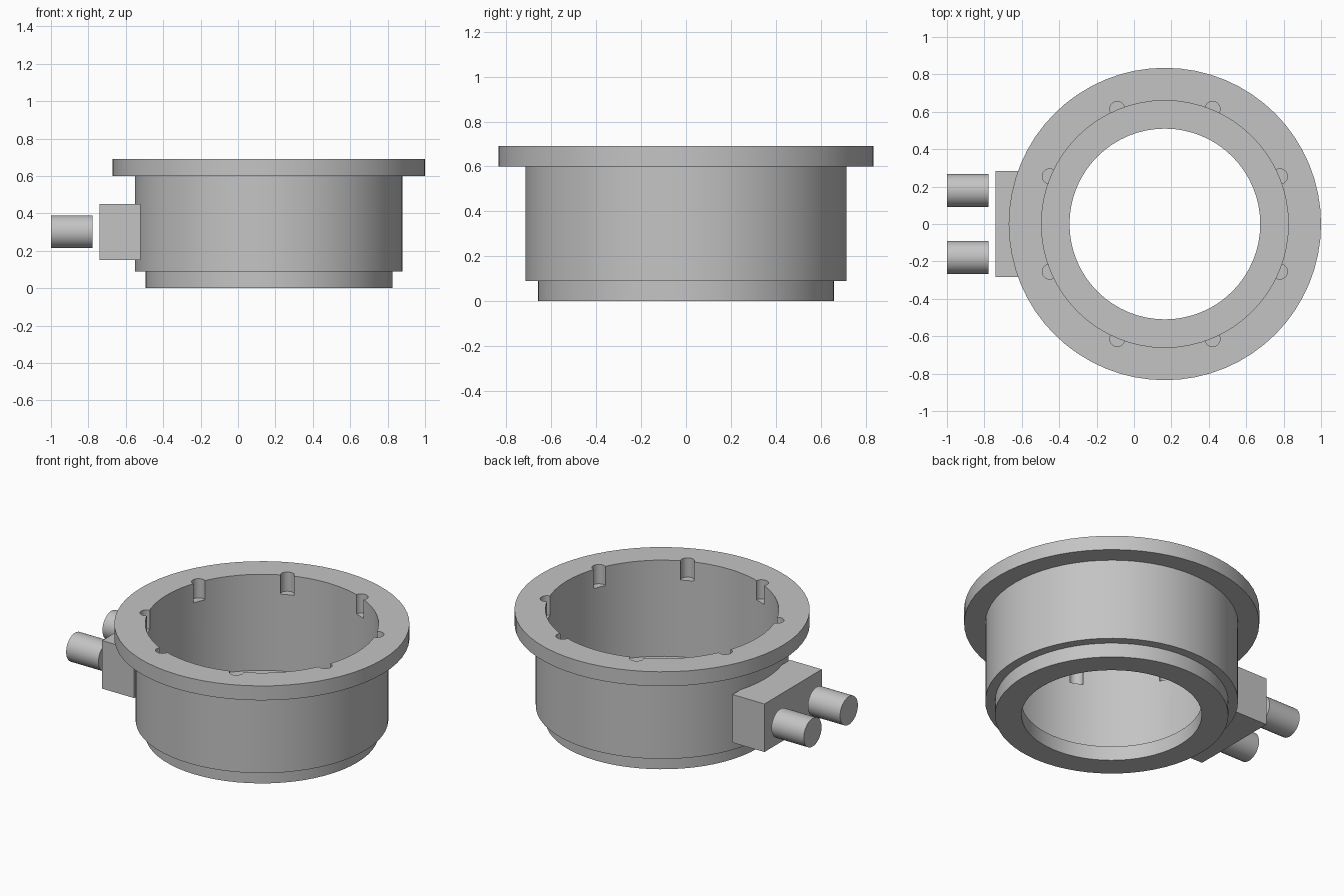
import bpy, bmesh, math
from mathutils import Matrix, Vector

cube = bpy.data.objects.get("Cube")
if cube:
    bpy.data.objects.remove(cube, do_unlink=True)

grey = bpy.data.materials.new("plain grey")
grey.use_nodes = True
colour = (0.55, 0.55, 0.55, 1)
grey.diffuse_color = colour
grey.node_tree.nodes["Principled BSDF"].inputs["Base Color"].default_value = colour

CENTRE_X = 0.165
SEGMENTS = 64


def add_object(name, bm):
    """Turn a bmesh into a grey object with crisp edges."""
    bmesh.ops.recalc_face_normals(bm, faces=bm.faces)
    mesh = bpy.data.meshes.new(name)
    bm.to_mesh(mesh)
    bm.free()
    mesh.materials.append(grey)
    mesh.shade_smooth()
    mesh.set_sharp_from_angle(angle=math.radians(30))
    obj = bpy.data.objects.new(name, mesh)
    bpy.context.collection.objects.link(obj)
    return obj


def cylinder(bm, radius, depth, matrix, segments=32):
    bmesh.ops.create_cone(bm, cap_ends=True, segments=segments, radius1=radius,
                          radius2=radius, depth=depth, matrix=matrix)


def lathe(bm, profile):
    """Revolve a closed (radius, height) outline about the ring axis."""
    rings = []
    for i in range(SEGMENTS):
        a = math.tau * i / SEGMENTS
        rings.append([bm.verts.new((CENTRE_X + r * math.cos(a), r * math.sin(a), z))
                      for r, z in profile])
    n = len(profile)
    for i in range(SEGMENTS):
        here, there = rings[i], rings[(i + 1) % SEGMENTS]
        for j in range(n):
            k = (j + 1) % n
            bm.faces.new((here[j], there[j], there[k], here[k]))


# Flanged ring body with a stepped foot and a narrower bottom opening
bm = bmesh.new()
lathe(bm, [(0.51, 0), (0.66, 0), (0.66, 0.09), (0.715, 0.09), (0.715, 0.6),
           (0.835, 0.6), (0.835, 0.69), (0.66, 0.69), (0.66, 0.09), (0.51, 0.09)])
body = add_object("ring_body", bm)

# Eight round pockets sunk into the top inner edge
bm = bmesh.new()
for i in range(8):
    a = math.radians(22.5 + 45 * i)
    spot = Vector((CENTRE_X + 0.666 * math.cos(a), 0.666 * math.sin(a), 0.68))
    cylinder(bm, 0.04, 0.22, Matrix.Translation(spot), 24)
cutter = add_object("pocket_cutter", bm)
cutter.hide_render = True
cut = body.modifiers.new("pockets", "BOOLEAN")
cut.operation = "DIFFERENCE"
cut.solver = "EXACT"
cut.object = cutter
bpy.context.view_layer.update()
evaluated = body.evaluated_get(bpy.context.evaluated_depsgraph_get())
cut_mesh = bpy.data.meshes.new_from_object(evaluated)
body.modifiers.clear()
body.data = cut_mesh
cut_mesh.shade_smooth()
cut_mesh.set_sharp_from_angle(angle=math.radians(30))
bpy.data.objects.remove(cutter, do_unlink=True)

# Connector block on the right side
bm = bmesh.new()
bmesh.ops.create_cube(bm, size=1, matrix=Matrix.Translation((-0.63, 0, 0.3))
                      @ Matrix.Diagonal((0.22, 0.566, 0.3, 1)))
add_object("connector_block", bm)

# Two pipe stubs standing just clear of the block
for name, side in (("front_pipe", -1), ("back_pipe", 1)):
    bm = bmesh.new()
    cylinder(bm, 0.088, 0.223, Matrix.Translation((-0.8885, side * 0.179, 0.302))
             @ Matrix.Rotation(math.pi / 2, 4, "Y"))
    add_object(name, bm)
